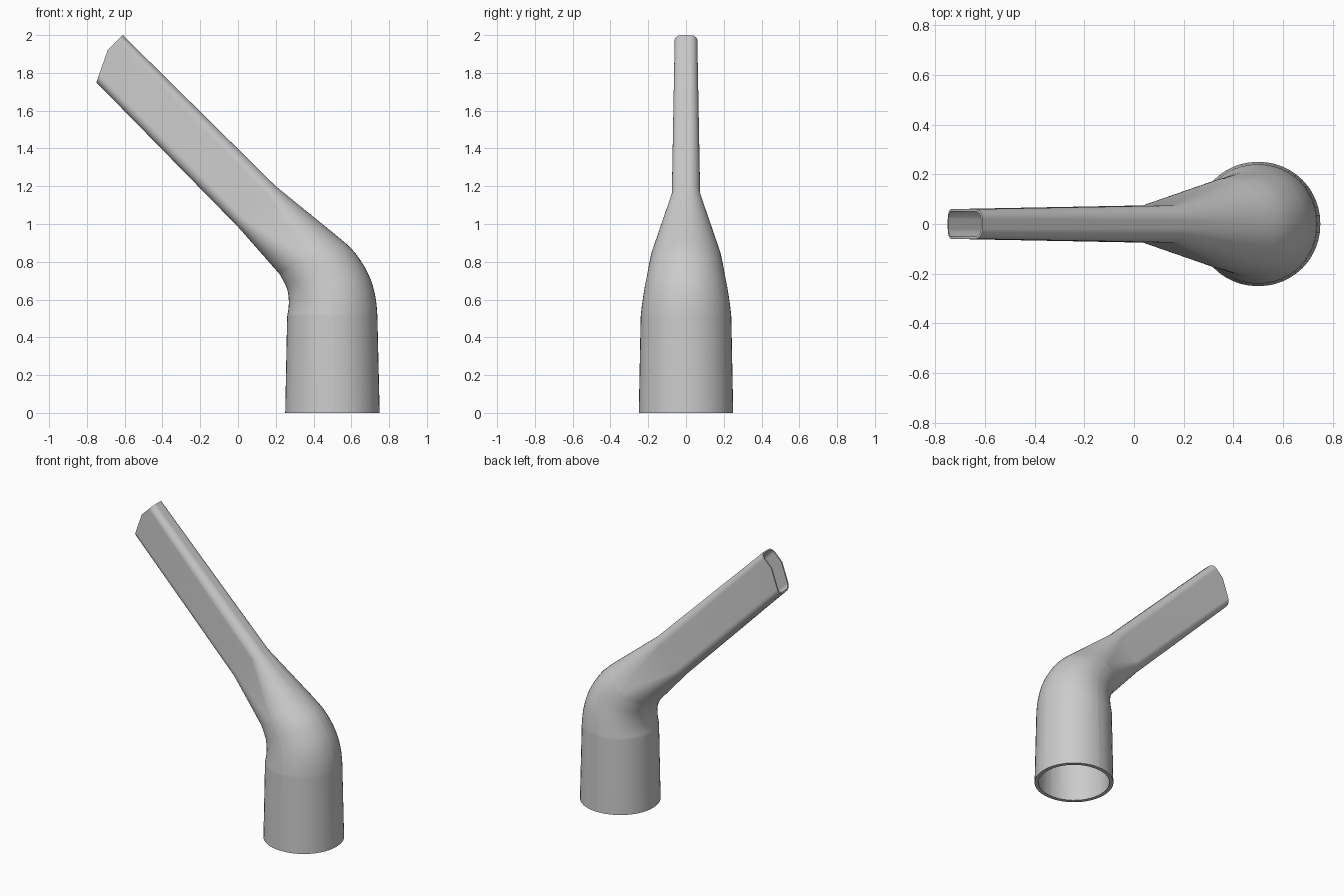
import bpy, bmesh, math
from mathutils import Vector

cube = bpy.data.objects.get("Cube")
if cube:
    bpy.data.objects.remove(cube)

grey = bpy.data.materials.new("plain grey")
grey.use_nodes = True
colour = (0.6, 0.6, 0.6, 1)
grey.diffuse_color = colour
grey.node_tree.nodes["Principled BSDF"].inputs["Base Color"].default_value = colour

CORNER_STEPS = 12
KINK = 0.18       # where the slanted tip cut starts, as a share of half the height
TIP_CUT = 0.078   # how far the slanted cut runs back along the tube


def outline(a, b, r):
    """Rounded rectangle, half sizes a and b, with one extra point on each long side."""
    pts = []
    mid = min(KINK * a, (a - r) / 2)
    for k, (su, sv) in enumerate([(1, 1), (-1, 1), (-1, -1), (1, -1)]):
        for i in range(CORNER_STEPS + 1):
            t = (k + i / CORNER_STEPS) * math.pi / 2
            pts.append((su * (a - r) + r * math.cos(t), sv * (b - r) + r * math.sin(t)))
        if k in (0, 2):
            pts.append((mid, sv * b))
    return pts


def section(inner, outer, b, r, wall, offset, tip=False):
    """Ring across the tube between its inner and outer edge points in the xz plane."""
    p, q = Vector((inner[0], 0, inner[1])), Vector((outer[0], 0, outer[1]))
    centre, half = (p + q) / 2, (q - p).length / 2
    u = (q - p).normalized()
    along = Vector((-u.z, 0, u.x))
    r = min(r, 0.985 * min(half, b))
    w = wall * offset
    ring = []
    for x, y in outline(half - w, b - w, r - w):
        co = centre + u * x + Vector((0, y, 0))
        if tip:
            co -= along * TIP_CUT * max(0, KINK * half - x) / (half * (1 + KINK))
        ring.append(co)
    return ring


def smooth_path(keys, steps):
    """Catmull-Rom through the key rows."""
    rows = []
    for i in range(len(keys) - 1):
        k0, k1, k2 = keys[max(i - 1, 0)], keys[i], keys[i + 1]
        k3 = keys[min(i + 2, len(keys) - 1)]
        for s in range(steps):
            t = s / steps
            rows.append([0.5 * (2 * p1 + (p2 - p0) * t + (2 * p0 - 5 * p1 + 4 * p2 - p3) * t * t
                                + (3 * p1 - p0 - 3 * p2 + p3) * t ** 3)
                         for p0, p1, p2, p3 in zip(k0, k1, k2, k3)])
    return rows + [keys[-1]]


# Elbow rows: inner edge x z, outer edge x z, half depth
elbow = smooth_path([
    (0.26, 0.51, 0.738, 0.51, 0.24),
    (0.268, 0.56, 0.73, 0.60, 0.232),
    (0.268, 0.61, 0.705, 0.70, 0.22),
    (0.26, 0.655, 0.66, 0.79, 0.207),
    (0.24, 0.70, 0.60, 0.87, 0.195),
    (0.22, 0.735, 0.52, 0.94, 0.183)], 3)

# Socket, elbow, flattened neck and tip
sections = [((0.25, 0), (0.75, 0), 0.25, 1, 0.025)]
sections += [((a, b), (c, d), depth, 1, 0.02) for a, b, c, d, depth in elbow]
sections += [((0.0, 0.985), (0.2, 1.2), 0.075, 0.06, 0.012),
             ((-0.805, 1.805), (-0.61, 2.0), 0.06, 0.04, 0.009, True)]


def loft(offset):
    return [section(*s[:5], offset, *s[5:]) for s in sections]


# Outer skin up, inner skin back down, closed at both rims
bm = bmesh.new()
rings = [[bm.verts.new(co) for co in ring] for ring in loft(0) + loft(1)[::-1]]
for i, ring in enumerate(rings):
    other = rings[(i + 1) % len(rings)]
    for j in range(len(ring)):
        k = (j + 1) % len(ring)
        bm.faces.new((ring[j], ring[k], other[k], other[j]))
bmesh.ops.recalc_face_normals(bm, faces=bm.faces)

mesh = bpy.data.meshes.new("angled_nozzle")
bm.to_mesh(mesh)
bm.free()
mesh.materials.append(grey)
nozzle = bpy.data.objects.new("angled_nozzle", mesh)
bpy.context.collection.objects.link(nozzle)

# Smooth skin with crisp rims and flat sides
bpy.ops.object.select_all(action="DESELECT")
nozzle.select_set(True)
bpy.context.view_layer.objects.active = nozzle
bpy.ops.object.shade_smooth_by_angle(angle=math.radians(35))
weighted = nozzle.modifiers.new("even_shading", "WEIGHTED_NORMAL")
weighted.keep_sharp = True
